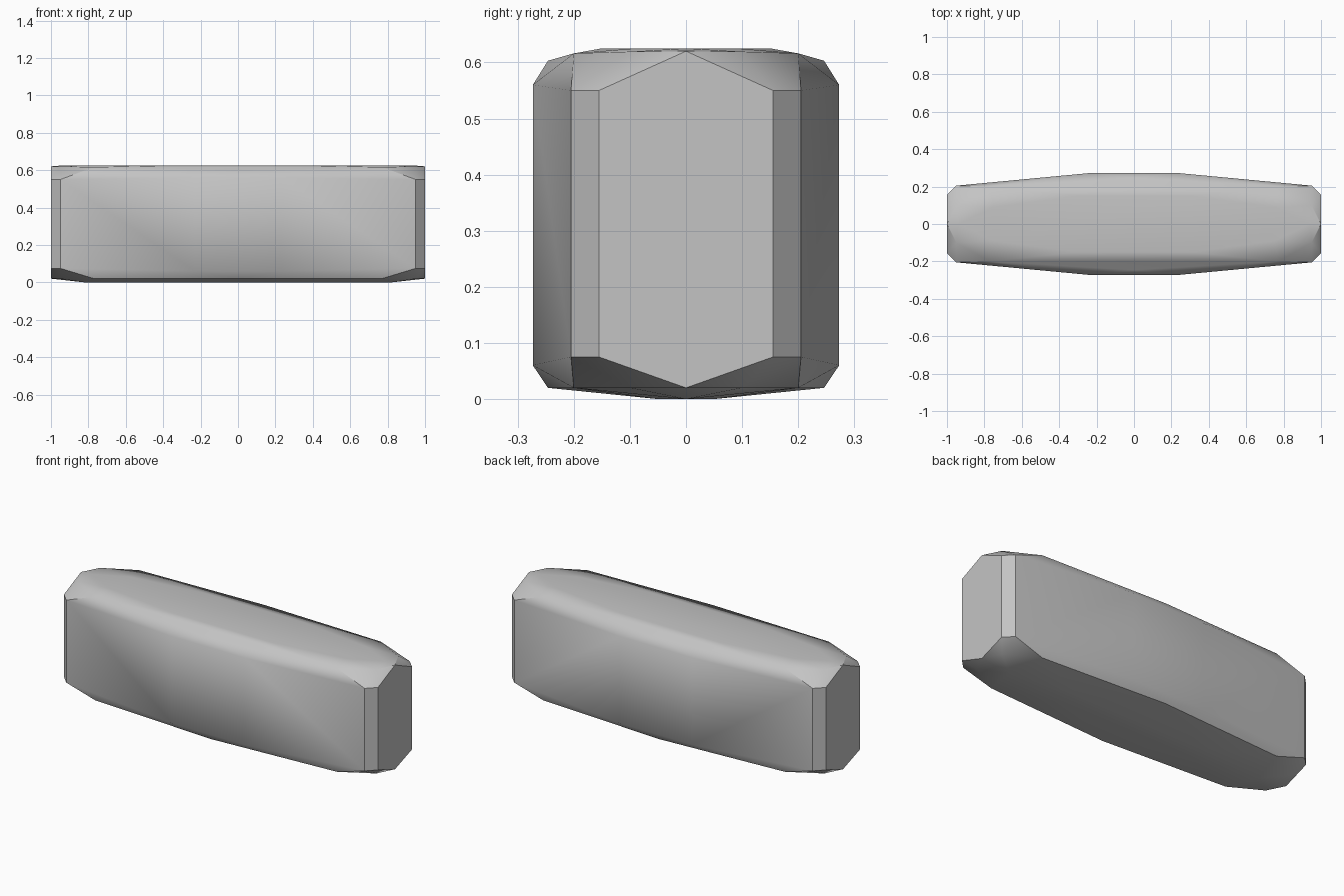
import bpy, bmesh, math

cube = bpy.data.objects.get("Cube")
if cube:
    bpy.data.objects.remove(cube)

# One flat grey for the whole block
grey = bpy.data.materials.new("plain grey")
grey.use_nodes = True
colour = (0.55, 0.55, 0.55, 1)
grey.diffuse_color = colour
grey.node_tree.nodes["Principled BSDF"].inputs["Base Color"].default_value = colour

# Corner points of one quarter of the block
wall_corners = [(1, 0.155, 0.075, 0.55), (0.95, 0.205, 0.075, 0.55), (0.23, 0.273, 0.06, 0.56)]
rim = [(1, 0), (0.95, 0.1), (0.77, 0.2), (0, 0.246)]
top_plateau = [(0.94, 0), (0.75, 0.09), (0.3, 0.15)]
bottom_plateau = [(0.82, 0), (0.4, 0.05)]

quarter = []
for x, y, low, high in wall_corners:
    quarter += [(x, y, low), (x, y, high)]
for x, y in rim:
    quarter += [(x, y, 0.02), (x, y, 0.603 + 0.017 * x)]
quarter += [(x, y, 0.625) for x, y in top_plateau]
quarter += [(x, y, 0) for x, y in bottom_plateau]

# Mirror the quarter both ways and wrap it in a faceted skin
points = {(sx * x, sy * y, z) for x, y, z in quarter for sx in (-1, 1) for sy in (-1, 1)}
bm = bmesh.new()
for p in sorted(points):
    bm.verts.new(p)
hull = bmesh.ops.convex_hull(bm, input=bm.verts[:])
loose = [v for v in bm.verts if not v.link_faces]
bmesh.ops.delete(bm, geom=loose, context='VERTS')
bmesh.ops.dissolve_limit(bm, angle_limit=math.radians(0.5), verts=bm.verts[:], edges=bm.edges[:])
bmesh.ops.recalc_face_normals(bm, faces=bm.faces[:])

mesh = bpy.data.meshes.new("bevelled_block")
bm.to_mesh(mesh)
bm.free()
mesh.materials.append(grey)
block = bpy.data.objects.new("bevelled_block", mesh)
bpy.context.collection.objects.link(block)

# Smooth the gentle facets, keep the end corners crisp
bpy.ops.object.select_all(action='DESELECT')
block.select_set(True)
bpy.context.view_layer.objects.active = block
bpy.ops.object.shade_smooth_by_angle(angle=math.radians(37))
